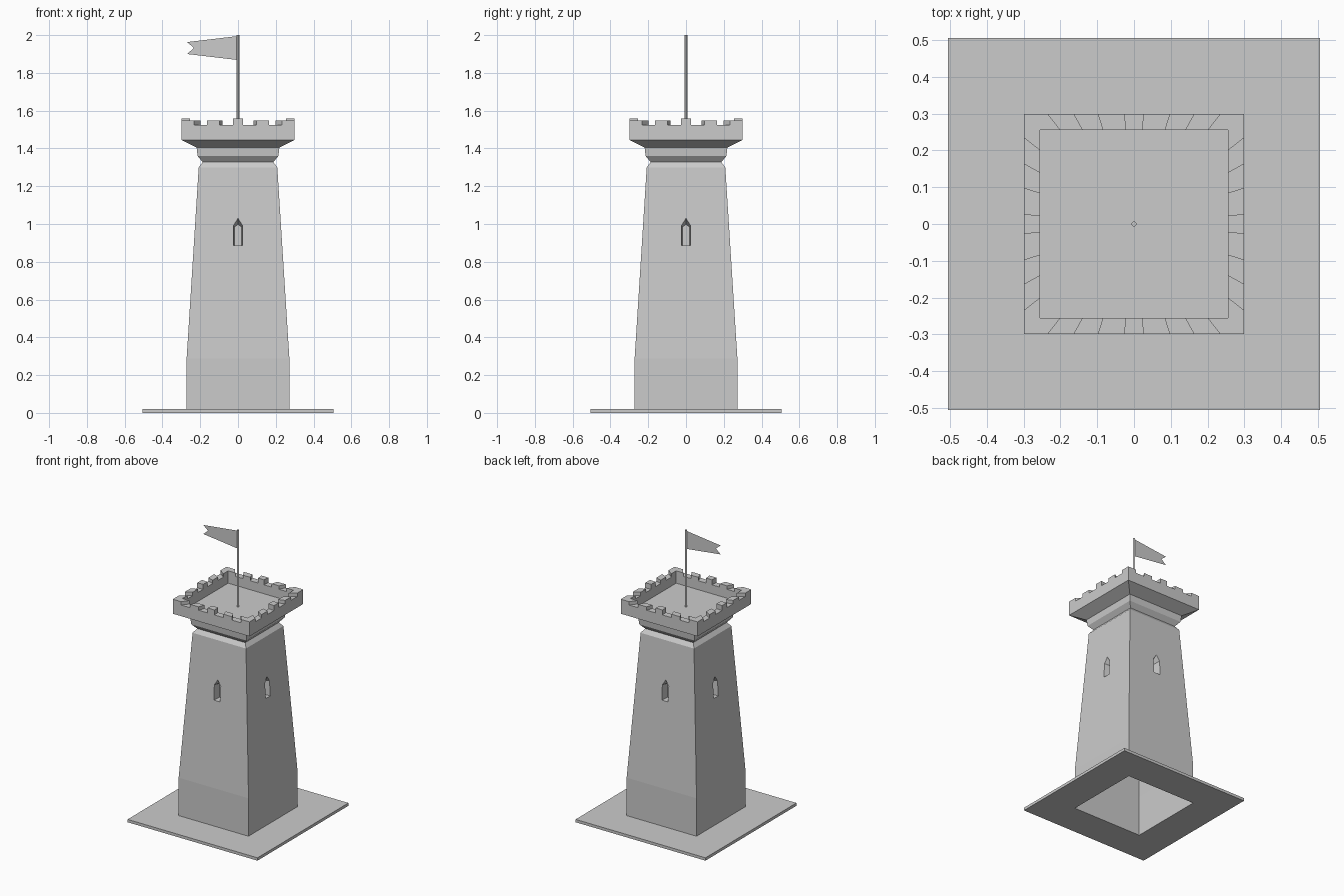
import bpy, bmesh
from math import pi
from mathutils import Matrix, Vector

if "Cube" in bpy.data.objects:
    bpy.data.objects.remove(bpy.data.objects["Cube"])


def make_object(name, faces, turns=4):
    """Build faces given as point lists, repeated around z by quarter turns."""
    bm = bmesh.new()
    for k in range(turns):
        rot = Matrix.Rotation(k * pi / 2, 3, 'Z')
        for pts in faces:
            bm.faces.new([bm.verts.new(rot @ Vector(p)) for p in pts])
    bmesh.ops.remove_doubles(bm, verts=bm.verts, dist=0.0001)
    bmesh.ops.recalc_face_normals(bm, faces=bm.faces)
    me = bpy.data.meshes.new(name)
    bm.to_mesh(me)
    bm.free()
    ob = bpy.data.objects.new(name, me)
    bpy.context.collection.objects.link(ob)
    return ob


def band(profile):
    """Front-facing strips of a square loft through (half width, z) points."""
    return [[(-a, -a, za), (a, -a, za), (b, -b, zb), (-b, -b, zb)]
            for (a, za), (b, zb) in zip(profile, profile[1:])]


# Ground plate with a square hole under the hollow tower
make_object("base_plate", band([(0.272, 0), (0.506, 0), (0.506, 0.02), (0.272, 0.02)]))

# Tower wall: plinth, tapered shaft with a window niche per side, neck moulding
W0, Z0, W1, Z1 = 0.272, 0.287, 0.208, 1.30


def on_wall(x, z):
    return (x, -(W0 + (W1 - W0) * (z - Z0) / (Z1 - Z0)), z)


half_window = [(0, 0.885), (0.025, 0.885), (0.025, 0.99), (0, 1.03)]
half_back = [(0, 0.887), (0.018, 0.887), (0.018, 0.985), (0, 0.997)]
wall = band([(W0, 0.0), (W0, Z0)])
wall += band([(W1, Z1), (0.187, 1.328), (0.214, 1.36), (0.219, 1.405)])
for s in (-1, 1):
    outline = [(W0, Z0), (0, Z0)] + half_window + [(0, Z1), (W1, Z1)]
    wall.append([on_wall(s * x, z) for x, z in outline])
    rim = [on_wall(s * x, z) for x, z in half_window]
    back = [(s * x, -0.18, z) for x, z in half_back]
    wall += [[rim[i], rim[i + 1], back[i + 1], back[i]] for i in range(3)]
    wall.append(back)
make_object("tower_wall", wall)

# Crown: flared underside, roof deck and parapet with radial merlons
OUT, INN, LOW, DECK = 0.299, 0.255, 1.445, 1.46
GAP, MID, TALL = 1.523, 1.547, 1.558
stations = [-1, -0.783, -0.55, -0.325, -0.09, 0.09, 0.325, 0.55, 0.783, 1]
heights = [MID, GAP, MID, GAP, TALL, GAP, MID, GAP, MID]
crown = band([(0.219, 1.405), (OUT, LOW)])
crown.append([(0, 0, DECK), (-INN, -INN, DECK), (INN, -INN, DECK)])


def at(t, r, z):
    return (t * r, -r, z)


for i, h in enumerate(heights):
    a, b = stations[i], stations[i + 1]
    crown.append([at(a, OUT, h), at(b, OUT, h), at(b, INN, h), at(a, INN, h)])
    crown.append([at(a, OUT, LOW), at(b, OUT, LOW), at(b, OUT, h), at(a, OUT, h)])
    crown.append([at(a, INN, DECK), at(b, INN, DECK), at(b, INN, h), at(a, INN, h)])
    if i:
        g = heights[i - 1]
        crown.append([at(a, OUT, g), at(a, INN, g), at(a, INN, h), at(a, OUT, h)])
make_object("battlement_crown", crown)

# Four-sided flag pole
R = 0.009
make_object("flag_pole", [
    [(R, 0, DECK), (0, R, DECK), (0, R, 2.0), (R, 0, 2.0)],
    [(0, 0, 2.0), (R, 0, 2.0), (0, R, 2.0)]])

# Swallow-tailed pennant
make_object("flag", [[(x, 0, z) for x, z in (
    (0, 1.995), (-0.27, 1.963), (-0.233, 1.932), (-0.27, 1.90), (0, 1.868))]], turns=1)
